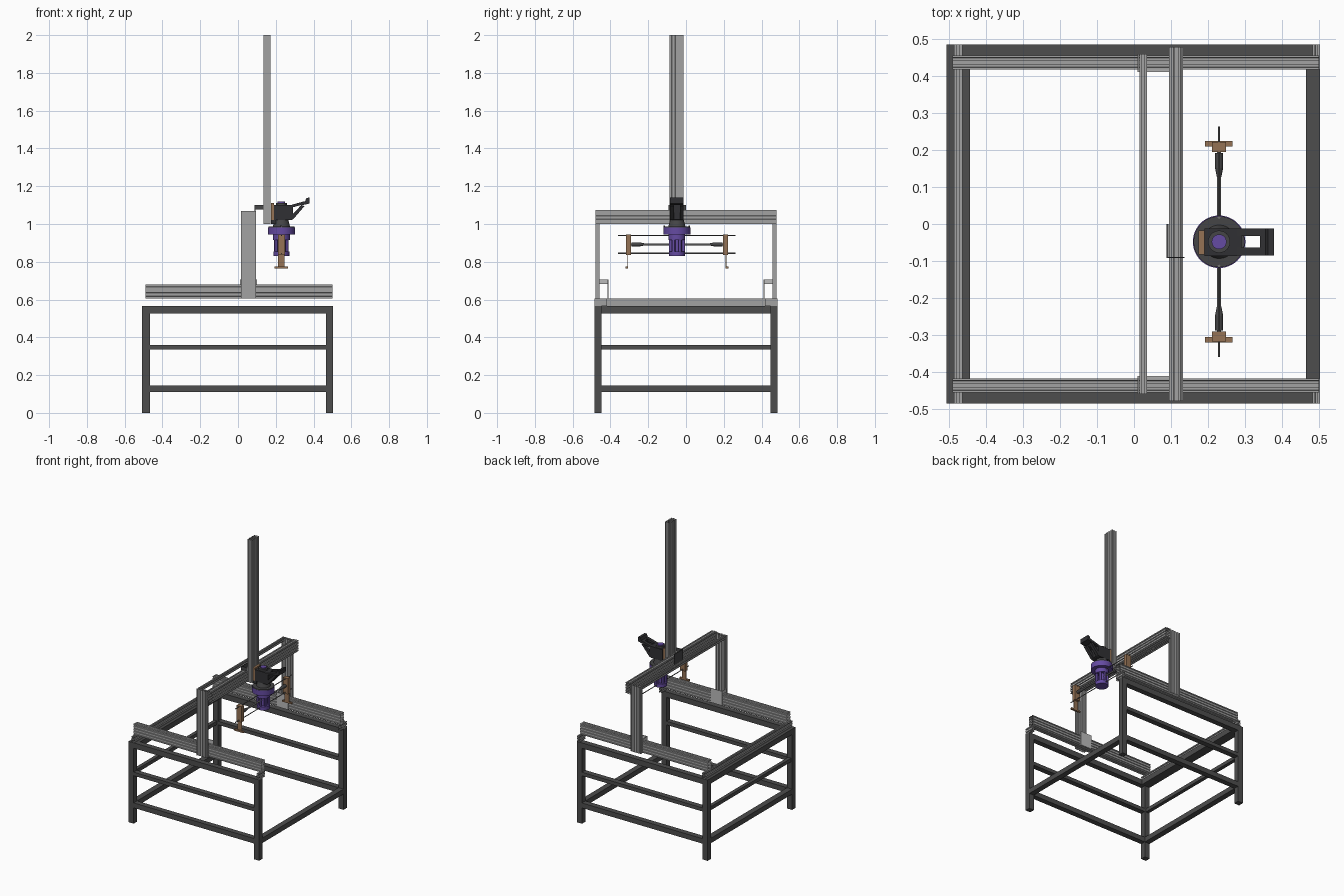
import bpy
import bmesh
import math
from mathutils import Vector

if "Cube" in bpy.data.objects:
    bpy.data.objects.remove(bpy.data.objects["Cube"])


def material(name, r, g, b):
    m = bpy.data.materials.new(name)
    m.use_nodes = True
    m.diffuse_color = (r, g, b, 1)
    m.node_tree.nodes["Principled BSDF"].inputs["Base Color"].default_value = (r, g, b, 1)
    return m


FRAME = material("dark painted steel", .075, .075, .075)
ALU = material("aluminium", .36, .36, .36)
PLATE = material("light plate", .5, .5, .5)
BLACK = material("black plastic", .03, .03, .033)
GREY = material("dark grey metal", .06, .06, .062)
STEEL = material("rod steel", .16, .16, .16)
PURPLE = material("purple plastic", .13, .07, .36)
BROWN = material("brown plastic", .3, .17, .09)


def finish(name, bm, mat):
    bmesh.ops.recalc_face_normals(bm, faces=bm.faces)
    mesh = bpy.data.meshes.new(name)
    bm.to_mesh(mesh)
    bm.free()
    mesh.materials.append(mat)
    ob = bpy.data.objects.new(name, mesh)
    bpy.context.collection.objects.link(ob)
    return ob


def box(name, x, y, z, mat):
    """Box from (low, high) ranges."""
    bm = bmesh.new()
    bmesh.ops.create_cube(bm, size=1)
    for v in bm.verts:
        v.co = Vector([(r[0] + r[1]) / 2 + c * (r[1] - r[0]) for r, c in zip((x, y, z), v.co)])
    return finish(name, bm, mat)


def prism(name, outline, y, mat):
    """XZ outline extruded along y."""
    bm = bmesh.new()
    face = bm.faces.new([bm.verts.new((px, y[0], pz)) for px, pz in outline])
    new = bmesh.ops.extrude_face_region(bm, geom=[face])["geom"]
    bmesh.ops.translate(bm, vec=(0, y[1] - y[0], 0),
                        verts=[g for g in new if isinstance(g, bmesh.types.BMVert)])
    return finish(name, bm, mat)


def rod(name, start, end, r1, mat, r2=None, sides=32):
    """Round bar or cone between two points."""
    a, b = Vector(start), Vector(end)
    bm = bmesh.new()
    bmesh.ops.create_cone(bm, cap_ends=True, segments=sides, radius1=r1,
                          radius2=r1 if r2 is None else r2, depth=(b - a).length)
    turn = (b - a).to_track_quat("Z", "Y")
    for v in bm.verts:
        v.co = turn @ v.co + (a + b) / 2
    ob = finish(name, bm, mat)
    bpy.ops.object.select_all(action="DESELECT")
    ob.select_set(True)
    bpy.context.view_layer.objects.active = ob
    bpy.ops.object.shade_smooth_by_angle()
    return ob


SLOT = [(-.0032, 0), (-.0032, .0018), (-.0055, .0018), (-.0028, .006)]


def slotted(name, axis, x, y, z, cells):
    """Open-ended slotted extrusion along an axis; cells = slots per side."""
    ranges = [x, y, z]
    l0, l1 = ranges.pop(axis)
    (u0, u1), (v0, v1) = ranges
    corners = [Vector(c) for c in ((u0, v0), (u1, v0), (u1, v1), (u0, v1))]
    slot = SLOT + [(-s, d) for s, d in reversed(SLOT)]
    pts = []
    for i in range(4):
        a, b = corners[i], corners[(i + 1) % 4]
        along = (b - a).normalized()
        inward = Vector((-along.y, along.x))
        pts.append(a)
        n = cells[i % 2]
        for k in range(n):
            mid = a.lerp(b, (k + .5) / n)
            pts += [mid + along * s + inward * d for s, d in slot]
    bm = bmesh.new()
    rings = []
    for l in (l0, l1):
        ring = []
        for p in pts:
            co = [p.x, p.y]
            co.insert(axis, l)
            ring.append(bm.verts.new(co))
        rings.append(ring)
    for i in range(len(pts)):
        j = (i + 1) % len(pts)
        bm.faces.new((rings[0][i], rings[0][j], rings[1][j], rings[1][i]))
    return finish(name, bm, ALU)


# Table frame
END_L, END_R = (-.507, -.467), (.465, .503)
SIDES = {"front": (-.485, -.448), "back": (.447, .485)}
for side, y in SIDES.items():
    for end, x in (("right", END_L), ("left", END_R)):
        box(f"{side}_{end}_leg", x, y, (0, .565), FRAME)
    for label, z in (("top", (.527, .565)), ("middle", (.335, .36)), ("low", (.11, .145))):
        box(f"{side}_{label}_bar", (-.467, .465), y, z, FRAME)
SPAN = (-.448, .447)
box("right_top_bar", (-.507, -.443), SPAN, (.527, .565), FRAME)
box("right_middle_bar", (-.5, -.475), SPAN, (.335, .36), FRAME)
box("right_low_bar", END_L, SPAN, (.11, .145), FRAME)
box("left_low_bar", END_R, SPAN, (.11, .145), FRAME)

# Cross supports and long rails
slotted("right_cross_support", 1, (-.486, -.464), (-.485, .485), (.565, .605), (1, 2))
for s, label in ((-1, "front"), (1, "back")):
    def band(a, b):
        return tuple(sorted((s * a, s * b)))
    slotted(f"{label}_support", 1, (.483, .503), band(.418, .485), (.565, .605), (1, 2))
    slotted(f"{label}_rail", 0, (-.49, .5), band(.417, .456), (.605, .68), (2, 4))
    # Gantry post with its carriage plates
    slotted(f"{label}_post", 2, (.015, .095), band(.459, .479), (.605, 1.07), (4, 1))
    box(f"{label}_carriage_inner_plate", (.01, .1), band(.411, .415), (.605, .705), PLATE)
    box(f"{label}_carriage_rim", (.01, .014), band(.411, .46), (.682, .705), PLATE)

# Gantry beams and vertical column
slotted("rear_gantry_beam", 1, (.015, .035), (-.459, .459), (1.05, 1.07), (1, 1))
slotted("main_gantry_beam", 1, (.095, .133), (-.478, .478), (1.0, 1.075), (2, 4))
slotted("column", 2, (.136, .173), (-.088, -.013), (1.0, 2.0), (2, 4))
box("beam_carriage_back", (.088, .093), (-.092, 0), (1.0, 1.1), GREY)
box("beam_carriage_side", (.09, .136), (-.092, -.089), (1.076, 1.1), GREY)
box("column_clamp", (.174, .19), (-.082, -.018), (1.02, 1.11), BROWN)

# Tool head: motor, flange and open cage
CX, CY = .23, -.048


def drum(name, z, r, mat, r2=None):
    return rod(name, (CX, CY, z[0]), (CX, CY, z[1]), r, mat, r2, 48)


box("motor_mount", (.174, .2), (-.08, -.018), (1.0, 1.03), BLACK)
box("motor_housing", (.19, .278), (-.086, -.012), (1.02, 1.1), BLACK)
drum("motor_cap", (1.1, 1.112), .03, GREY)
drum("motor_shaft", (1.112, 1.118), .02, PURPLE)
drum("neck", (.985, 1.022), .046, GREY, .036)
drum("flange_cover", (.982, .988), .069, GREY)
drum("flange", (.945, .982), .071, PURPLE)
drum("cage_top", (.915, .945), .044, PURPLE)
drum("cage_bottom", (.83, .855), .042, PURPLE)
drum("cage_core", (.855, .915), .022, PURPLE)
for i in range(6):
    a = math.radians(60 * i + 30)
    x, y = CX + .034 * math.cos(a), CY + .034 * math.sin(a)
    rod(f"cage_post_{i + 1}", (x, y, .85), (x, y, .92), .009, PURPLE, sides=12)

# Slotted arm beside the motor
for label, y in (("front", (-.085, -.063)), ("back", (-.033, -.012))):
    prism(f"arm_{label}_top_bar", [(.278, 1.085), (.35, 1.105), (.35, 1.12), (.278, 1.1)], y, BLACK)
    prism(f"arm_{label}_strut", [(.278, 1.02), (.292, 1.025), (.352, 1.095), (.335, 1.1), (.278, 1.04)], y, BLACK)
prism("arm_tip", [(.34, 1.1), (.378, 1.108), (.378, 1.14), (.362, 1.138), (.355, 1.12), (.34, 1.117)],
      (-.085, -.012), BLACK)
prism("arm_root", [(.275, 1.02), (.29, 1.025), (.29, 1.1), (.275, 1.1)], (-.085, -.012), BLACK)

# Cross rods, spindle and hanging end blocks
for label, z in (("lower", .845), ("upper", .94)):
    rod(f"{label}_guide_rod", (CX, -.36, z), (CX, .263, z), .003, STEEL, sides=12)
rod("spindle", (CX, -.3, .892), (CX, .2, .892), .0055, STEEL, sides=16)
for s, label in ((-1, "front"), (1, "back")):
    def off(d):
        return CY + s * d

    def band(a, b):
        return tuple(sorted((off(a), off(b))))
    rod(f"{label}_joint", (CX, off(.2), .892), (CX, off(.24), .892), .011, GREY, sides=16)
    rod(f"{label}_joint_taper", (CX, off(.175), .892), (CX, off(.2), .892), .006, GREY, .011, 16)
    box(f"{label}_end_block", (.211, .249), band(.243, .27), (.835, .945), BROWN)
    box(f"{label}_hanger", (.213, .247), band(.258, .262), (.77, .835), BROWN)
    box(f"{label}_foot", (.192, .266), band(.258, .272), (.765, .775), BROWN)
    rod(f"{label}_pin", (CX, off(.066), .948), (CX, off(.066), .992), .004, STEEL, sides=12)
